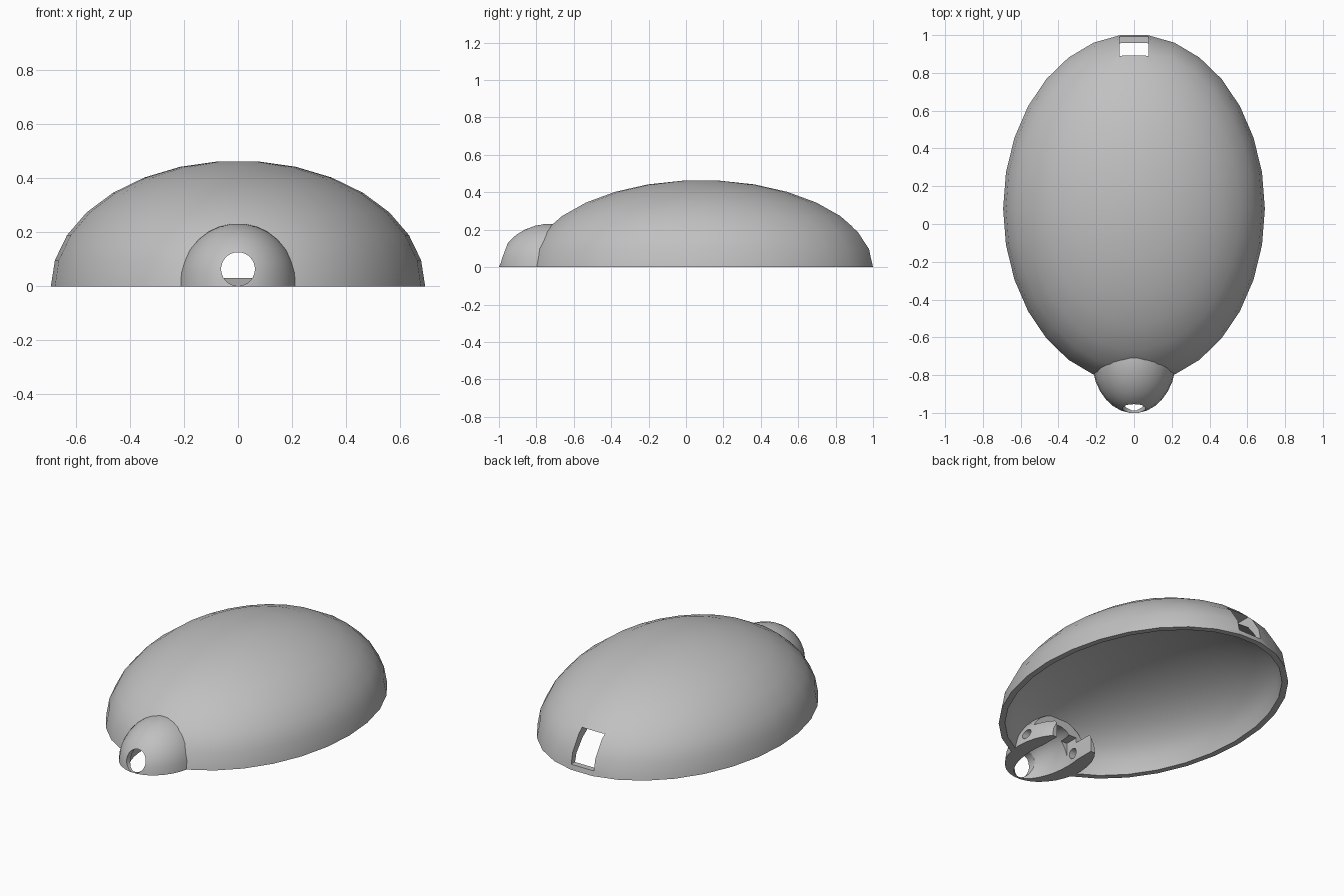
import bpy, bmesh
from math import sin, cos, pi, radians

if "Cube" in bpy.data.objects:
    bpy.data.objects.remove(bpy.data.objects["Cube"], do_unlink=True)

SIDES = 30
grey = bpy.data.materials.new("plain_grey")
grey.use_nodes = True
colour = (0.53, 0.53, 0.53, 1)
grey.diffuse_color = colour
grey.node_tree.nodes["Principled BSDF"].inputs["Base Color"].default_value = colour


def finish(name, bm):
    bmesh.ops.recalc_face_normals(bm, faces=bm.faces)
    mesh = bpy.data.meshes.new(name)
    bm.to_mesh(mesh)
    bm.free()
    mesh.materials.append(grey)
    obj = bpy.data.objects.new(name, mesh)
    bpy.context.scene.collection.objects.link(obj)
    return obj


def ellipsoid(name, y, size, half=False):
    """Stacked rings with flat caps; half keeps only the part above z = 0."""
    bm = bmesh.new()
    rings = []
    for i in range(SIDES // 2):
        polar = (i + 0.5) * 2 * pi / SIDES
        rings.append([bm.verts.new((size[0] * sin(polar) * cos(k * 2 * pi / SIDES),
                                    y + size[1] * sin(polar) * sin(k * 2 * pi / SIDES),
                                    size[2] * cos(polar))) for k in range(SIDES)])
    for a, b in zip(rings, rings[1:]):
        for k in range(SIDES):
            n = (k + 1) % SIDES
            bm.faces.new((a[k], b[k], b[n], a[n]))
    bm.faces.new(rings[0])
    bm.faces.new(rings[-1])
    if half:
        geom = bm.verts[:] + bm.edges[:] + bm.faces[:]
        bmesh.ops.bisect_plane(bm, geom=geom, dist=1e-5, plane_co=(0, 0, 0),
                               plane_no=(0, 0, 1), clear_inner=True)
        bmesh.ops.contextual_create(bm, geom=[e for e in bm.edges if e.is_boundary])
    return finish(name, bm)


def box(name, low, high):
    bm = bmesh.new()
    bmesh.ops.create_cube(bm, size=1)
    for v in bm.verts:
        v.co = [(l + h) / 2 + c * (h - l) for c, l, h in zip(v.co, low, high)]
    return finish(name, bm)


def rod(name, centre, radius, length, axis):
    bpy.ops.mesh.primitive_cylinder_add(
        vertices=SIDES, radius=radius, depth=length, location=centre,
        rotation=(radians(90), 0, 0) if axis == "y" else (0, radians(90), 0))
    obj = bpy.context.object
    obj.name = name
    return obj


def carve(target, cutters):
    for cutter in cutters:
        mod = target.modifiers.new("cut", "BOOLEAN")
        mod.operation = "DIFFERENCE"
        mod.solver = "EXACT"
        mod.object = cutter
        bpy.ops.object.select_all(action="DESELECT")
        bpy.context.view_layer.objects.active = target
        target.select_set(True)
        bpy.ops.object.modifier_apply(modifier=mod.name)
    bpy.ops.object.shade_smooth_by_angle(angle=radians(30))


# Outer forms
shell = ellipsoid("body_shell", 0.081, (0.693, 0.924, 0.465), half=True)
nose = ellipsoid("nose_dome", -0.72, (0.222, 0.2815, 0.2325), half=True)

# Hollows and openings: the body is thicker overhead than at its rim
body_hollow = ellipsoid("body_hollow", 0.081, (0.658, 0.889, 0.37))
nose_hollow = ellipsoid("nose_hollow", -0.72, (0.13, 0.268, 0.18))
rear_slot = box("rear_slot", (-0.076, 0.7, 0.03), (0.076, 1.1, 0.215))
front_hole = rod("front_hole", (0, -0.9, 0.0635), 0.0625, 0.4, "y")
pin_hole = rod("pin_hole", (0, -0.67, 0.055), 0.03, 0.6, "x")

# Trims that leave two low lugs behind the nose, with a channel between
channel = box("channel", (-0.122, -0.72, -0.1), (0.122, -0.3, 0.14))
back_trim = box("back_trim", (-0.4, -0.515, -0.1), (0.4, -0.3, 0.4))
top_trim = box("top_trim", (-0.4, -0.64, 0.11), (0.4, -0.25, 0.4))

carve(shell, [body_hollow, nose_hollow, channel, rear_slot])
carve(nose, [nose_hollow, front_hole, pin_hole, channel, back_trim, top_trim])

for cutter in (body_hollow, nose_hollow, rear_slot, front_hole,
               pin_hole, channel, back_trim, top_trim):
    bpy.data.objects.remove(cutter, do_unlink=True)
